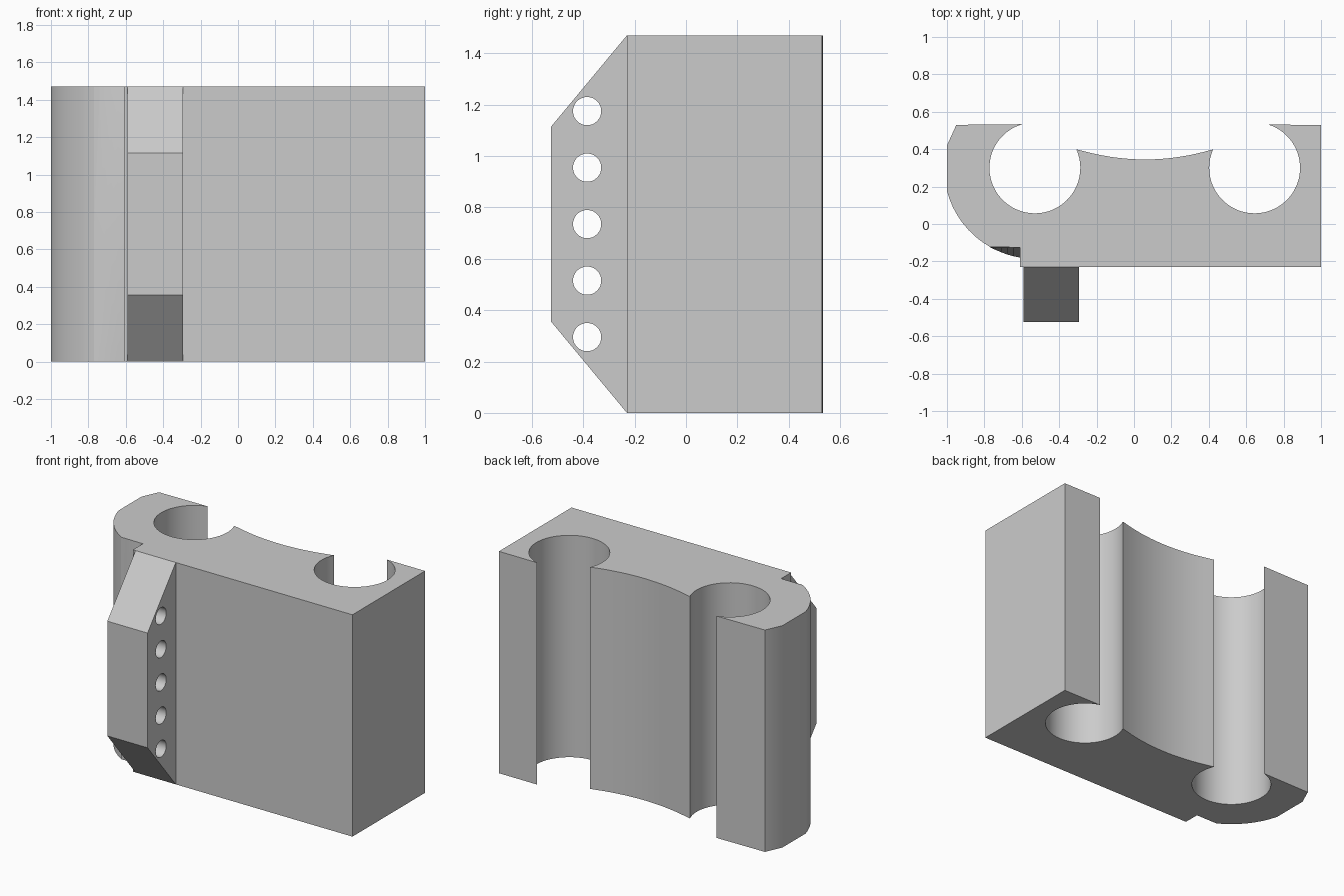
import bpy, bmesh
from math import radians, cos, sin, pi
from mathutils import Matrix, Vector

if "Cube" in bpy.data.objects:
    bpy.data.objects.remove(bpy.data.objects["Cube"])

HEIGHT = 1.47
FRONT, BACK = -0.23, 0.53
STEP_Y, STEP_X = -0.125, -0.61
LEFT_BORE, RIGHT_BORE = (0.645, 0.30), (-0.53, 0.30)

grey = bpy.data.materials.new("plain_grey")
grey.use_nodes = True
grey.diffuse_color = (0.6, 0.6, 0.6, 1)
grey.node_tree.nodes["Principled BSDF"].inputs["Base Color"].default_value = (0.6, 0.6, 0.6, 1)


def make_object(name, bm):
    bmesh.ops.recalc_face_normals(bm, faces=bm.faces)
    mesh = bpy.data.meshes.new(name)
    bm.to_mesh(mesh)
    bm.free()
    mesh.materials.append(grey)
    obj = bpy.data.objects.new(name, mesh)
    bpy.context.collection.objects.link(obj)
    return obj


def extrude_profile(name, points, depth):
    """Fill a closed outline of 3D points and extrude it along depth."""
    bm = bmesh.new()
    face = bm.faces.new([bm.verts.new(p) for p in points])
    new = bmesh.ops.extrude_face_region(bm, geom=[face])["geom"]
    bmesh.ops.translate(bm, vec=depth, verts=[v for v in new if isinstance(v, bmesh.types.BMVert)])
    return make_object(name, bm)


def arc(center, radius, start, end, steps):
    """Points on an arc, angles in degrees."""
    angles = [radians(start + (end - start) * i / steps) for i in range(steps + 1)]
    return [(center[0] + radius * cos(a), center[1] + radius * sin(a)) for a in angles]


def smooth(obj):
    bpy.ops.object.select_all(action="DESELECT")
    obj.select_set(True)
    bpy.context.view_layer.objects.active = obj
    bpy.ops.object.shade_smooth_by_angle(angle=radians(25))


# Main block: rounded shoulder, two open bores and a shallow hollow at the back
outline = [(STEP_X, STEP_Y), (STEP_X, FRONT), (1, FRONT), (1, BACK)]
outline += arc(LEFT_BORE, 0.243, 72, -204, 48)
outline += [(0.06 + 0.365 * t / 8, 0.345 + 0.055 * (t / 8) ** 2) for t in range(7, -8, -1)]
outline += arc(RIGHT_BORE, 0.243, 24, -254, 48)
outline += [(-0.95, BACK), (-1, 0.42)]
outline += arc(RIGHT_BORE, 0.486, 194.5, 240.5, 8)
block = extrude_profile("main_block", [(x, y, 0) for x, y in outline], (0, 0, HEIGHT))
smooth(block)

# Shoulder bulge: continues the rounding and tapers into the step at both ends
bm = bmesh.new()
bulge = arc(RIGHT_BORE, 0.486, 240.5, 260.5, 5)
rows = [[bm.verts.new((x, STEP_Y if end else y, z)) for x, y in bulge]
        for z, end in ((0, True), (HEIGHT / 2, False), (HEIGHT, True))]
for low, high in zip(rows, rows[1:]):
    for i in range(len(bulge) - 1):
        bm.faces.new((low[i], low[i + 1], high[i + 1], high[i]))
bm.faces.new([row[-1] for row in rows])
bm.faces.new([row[0] for row in rows] + [rows[2][-1], rows[0][-1]])
bmesh.ops.remove_doubles(bm, verts=bm.verts, dist=0.0001)
smooth(make_object("shoulder_bulge", bm))

# Front flange with sloped ends
profile = [(FRONT, 0), (-0.525, 0.355), (-0.525, HEIGHT - 0.355), (FRONT, HEIGHT)]
flange = extrude_profile("front_flange", [(-0.59, y, z) for y, z in profile], (0.295, 0, 0))

# Row of five holes drilled through the flange
bm = bmesh.new()
for i in range(-2, 3):
    place = Matrix.Translation(Vector((-0.4425, -0.385, HEIGHT / 2 + i * 0.22)))
    bmesh.ops.create_cone(bm, cap_ends=True, segments=32, radius1=0.055, radius2=0.055,
                          depth=0.5, matrix=place @ Matrix.Rotation(pi / 2, 4, "Y"))
drill = make_object("hole_cutter", bm)
drill.hide_render = True
cut = flange.modifiers.new("holes", "BOOLEAN")
cut.operation = "DIFFERENCE"
cut.solver = "EXACT"
cut.object = drill
bpy.context.view_layer.objects.active = flange
bpy.ops.object.modifier_apply(modifier=cut.name)
bpy.data.objects.remove(drill)
smooth(flange)
